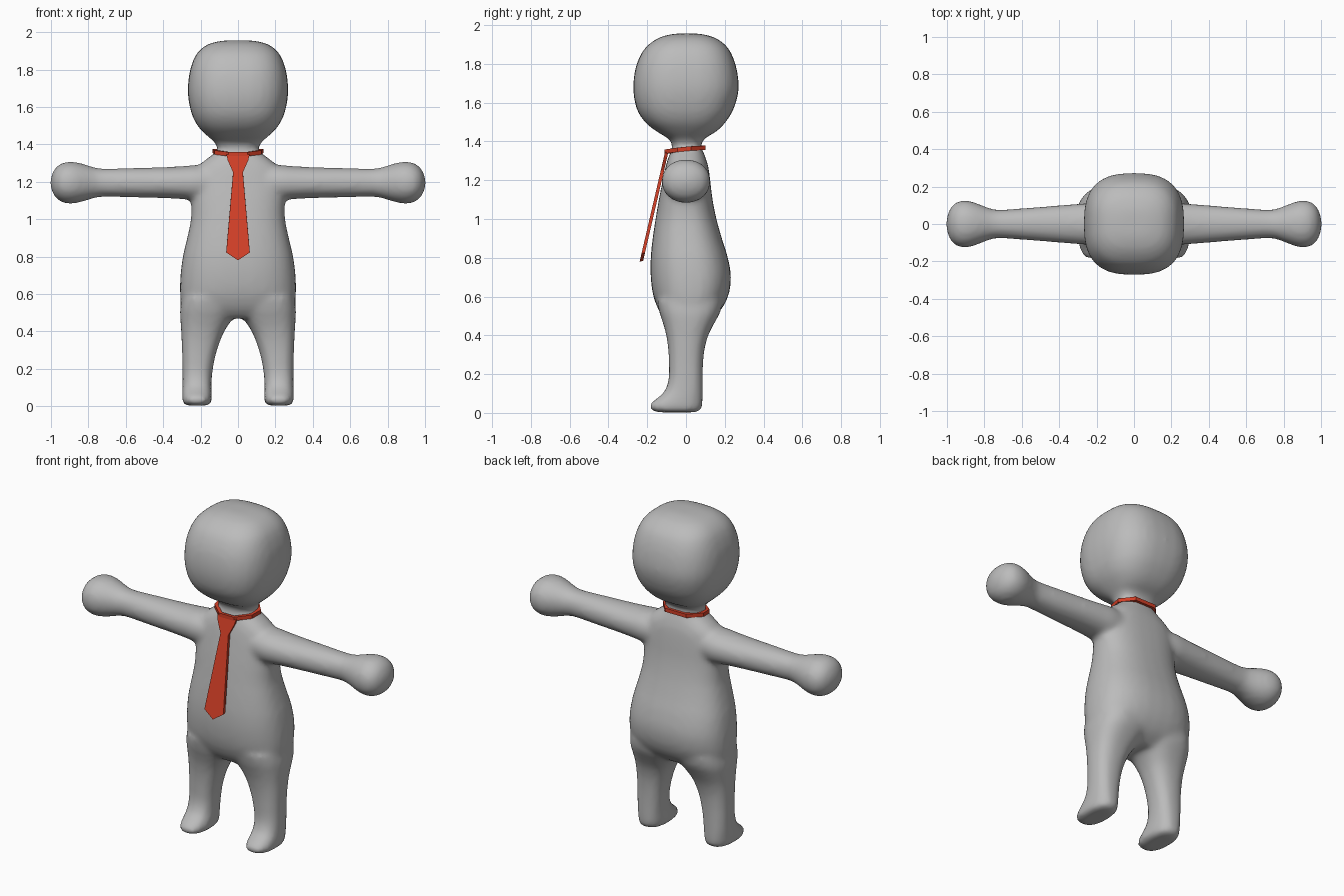
import bpy, bmesh, math
from mathutils import Vector

if "Cube" in bpy.data.objects:
    bpy.data.objects.remove(bpy.data.objects["Cube"])


def material(name, rgb):
    m = bpy.data.materials.new(name)
    m.diffuse_color = (*rgb, 1)
    m.use_nodes = True
    m.node_tree.nodes["Principled BSDF"].inputs["Base Color"].default_value = m.diffuse_color
    return m


grey = material("soft grey", (0.5, 0.5, 0.5))
red = material("tie red", (0.65, 0.05, 0.02))


def spline(rows, steps=4):
    """Catmull-Rom interpolation of ring parameters."""
    rows = [Vector(r) for r in rows]
    out = []
    for i in range(len(rows) - 1):
        p0, p1, p2 = rows[max(i - 1, 0)], rows[i], rows[i + 1]
        p3 = rows[min(i + 2, len(rows) - 1)]
        for s in range(steps):
            t = s / steps
            out.append(0.5 * (2 * p1 + (p2 - p0) * t + (2 * p0 - 5 * p1 + 4 * p2 - p3) * t * t
                              + (3 * p1 - p0 - 3 * p2 + p3) * t ** 3))
    return out + [rows[-1]]


def loft(bm, rows, power, place, n=32):
    """Rows are (along, u_min, u_max, v_min, v_max); rings are superellipses."""
    rings = []
    for a, u0, u1, v0, v1 in spline(rows):
        ring = []
        for k in range(n):
            c, s = math.cos(math.tau * k / n), math.sin(math.tau * k / n)
            u = (u0 + u1) / 2 + (u1 - u0) / 2 * math.copysign(abs(c) ** (2 / power), c)
            v = (v0 + v1) / 2 + (v1 - v0) / 2 * math.copysign(abs(s) ** (2 / power), s)
            ring.append(bm.verts.new(place(a, u, v)))
        rings.append(ring)
    for r, q in zip(rings, rings[1:]):
        for k in range(n):
            bm.faces.new((r[k], r[(k + 1) % n], q[(k + 1) % n], q[k]))
    bm.faces.new(rings[0][::-1])
    bm.faces.new(rings[-1])


def finish(bm, name, mat):
    bmesh.ops.recalc_face_normals(bm, faces=bm.faces[:])
    me = bpy.data.meshes.new(name)
    bm.to_mesh(me)
    bm.free()
    me.materials.append(mat)
    ob = bpy.data.objects.new(name, me)
    bpy.context.collection.objects.link(ob)
    return ob


def upright(z, x, y):
    return (x, y, z)


body = bmesh.new()

# head and neck: height, half width, back-to-front extent
head = [(1.30, .12, -.07, .09), (1.37, .11, -.07, .08), (1.41, .125, -.085, .09),
        (1.45, .17, -.15, .155), (1.50, .217, -.212, .205), (1.57, .25, -.255, .247),
        (1.67, .268, -.272, .272), (1.78, .26, -.26, .26), (1.87, .23, -.22, .225),
        (1.92, .185, -.165, .175), (1.945, .13, -.11, .12), (1.956, .06, -.05, .06)]
loft(body, [(z, -w, w, a, b) for z, w, a, b in head], 2.7, upright)

# torso
torso = [(.47, .27, -.09, .10), (.52, .30, -.135, .17), (.60, .31, -.168, .217), (.70, .308, -.182, .232),
         (.80, .295, -.182, .216), (.90, .272, -.172, .185), (1.0, .252, -.157, .157),
         (1.10, .25, -.14, .137), (1.20, .25, -.12, .125), (1.27, .225, -.105, .115),
         (1.32, .17, -.09, .10), (1.36, .115, -.072, .082)]
loft(body, [(z, -w, w, a, b) for z, w, a, b in torso], 2.5, upright)

# legs with feet: height, inner and outer x, front and back y
leg = [(.003, .16, .28, -.15, .06), (.02, .143, .296, -.185, .08), (.045, .14, .298, -.186, .085),
       (.075, .141, .298, -.15, .086), (.11, .142, .297, -.112, .086), (.17, .138, .297, -.09, .086),
       (.25, .125, .298, -.088, .088), (.33, .102, .301, -.092, .096), (.40, .073, .304, -.102, .115),
       (.46, .035, .308, -.118, .145), (.52, 0, .31, -.138, .177), (.58, 0, .30, -.15, .19)]
# arms with round hands: distance from centre, half height, half depth
arm = [(.10, .085, .10), (.22, .094, .112), (.30, .088, .108), (.40, .083, .1), (.55, .079, .088),
       (.70, .075, .077), (.76, .08, .081), (.82, .098, .103), (.87, .11, .121), (.91, .112, .126),
       (.95, .1, .116), (.98, .074, .088), (.996, .04, .05), (1.004, .012, .015)]
for side in (-1, 1):
    loft(body, leg, 2.5, lambda z, x, y, s=side: (s * x, y, z))
    loft(body, [(x, -d, d, 1.195 - h, 1.195 + h) for x, h, d in arm], 2.1,
         lambda x, y, z, s=side: (s * x, y, z))

# merge the volumes into one soft skin
figure = finish(body, "body", grey)
remesh = figure.modifiers.new("merge", 'REMESH')
remesh.mode = 'VOXEL'
remesh.voxel_size = 0.016
remesh.use_smooth_shade = True
soften = figure.modifiers.new("soften", 'SMOOTH')
soften.factor = 0.5
soften.iterations = 7

# collar band: a tilted eight-sided loop
bm = bmesh.new()
outline = [(-.05, -.11), (.05, -.11), (.125, -.045), (.135, .025), (.07, .10),
           (-.07, .10), (-.135, .025), (-.125, -.045)]
loops = []
for x, y in outline:
    z = 1.357 + .09 * y + .05 * max(abs(x) - .05, 0)
    loops.append([bm.verts.new((x * f, y * f, z + dz))
                  for f, dz in ((1, -.011), (1, .011), (.84, .011), (.84, -.011))])
for i, a in enumerate(loops):
    b = loops[(i + 1) % len(loops)]
    for k in range(4):
        bm.faces.new((a[k], b[k], b[(k + 1) % 4], a[(k + 1) % 4]))
finish(bm, "collar_band", red)

# tie: flat slanted blade with a knot
bm = bmesh.new()
half = [(.062, 1.345), (.055, 1.315), (.026, 1.25), (.063, .822), (0, .78)]
profile = half + [(-x, z) for x, z in reversed(half[:-1])]
front = [bm.verts.new((x, -.108 - (1.345 - z) * .232, z)) for x, z in profile]
back = [bm.verts.new(v.co + Vector((0, .018, .004))) for v in front]
n = len(profile)
for i in range(n):
    bm.faces.new((front[i], front[(i + 1) % n], back[(i + 1) % n], back[i]))
for k in range(len(half) - 1):
    for side in (front, back):
        quad = [side[k], side[k + 1], side[n - 2 - k], side[n - 1 - k]]
        bm.faces.new(list(dict.fromkeys(quad)))
finish(bm, "tie", red)
